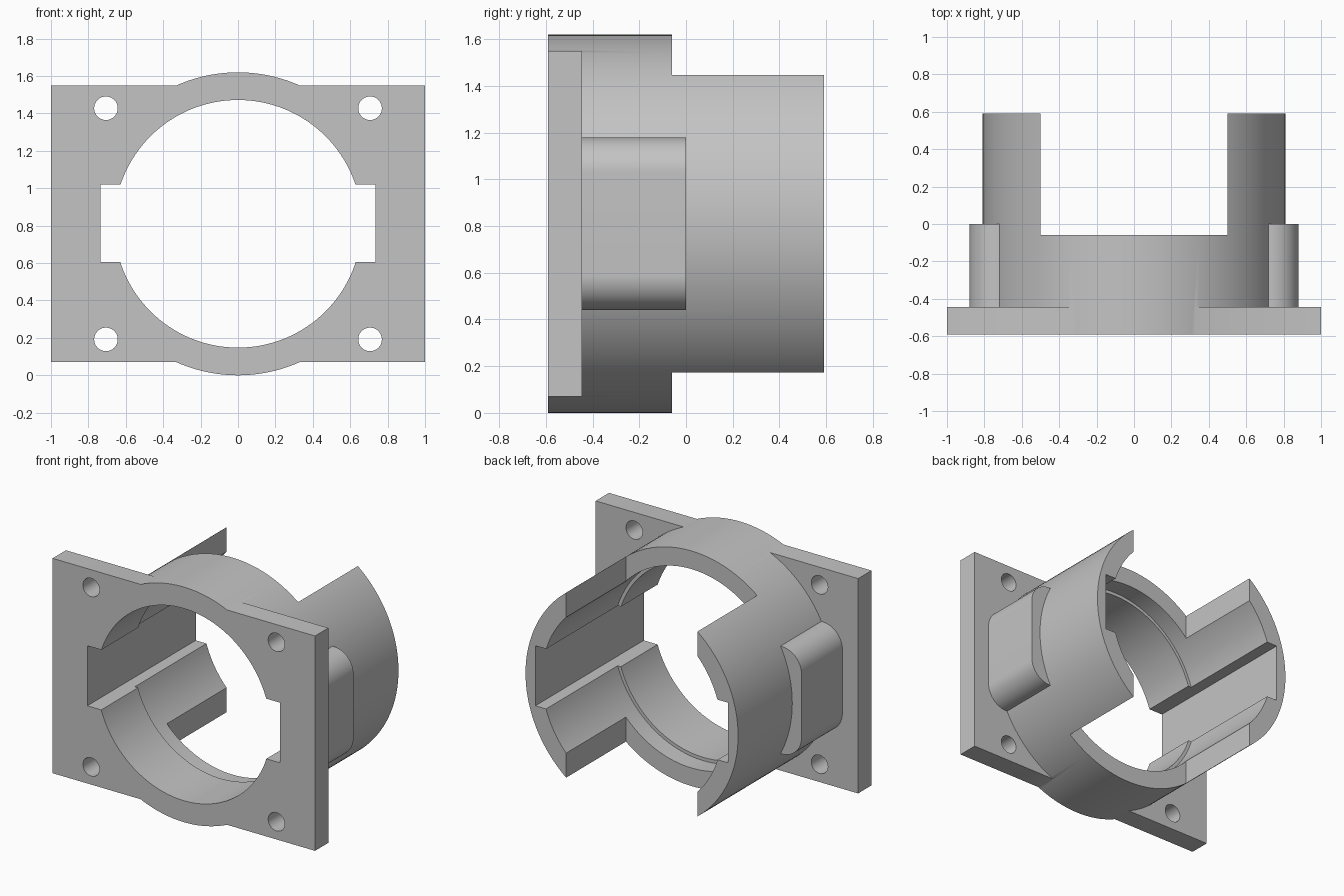
import bpy, bmesh, math

if "Cube" in bpy.data.objects:
    bpy.data.objects.remove(bpy.data.objects["Cube"], do_unlink=True)

MID = 0.81                       # height of the sleeve axis
FRONT, BACK = -0.59, 0.59

grey = bpy.data.materials.new("plain grey")
grey.use_nodes = True
colour = (0.55, 0.55, 0.55, 1)
grey.diffuse_color = colour
grey.node_tree.nodes["Principled BSDF"].inputs["Base Color"].default_value = colour


def arc(x, z, r, start, end, steps):
    return [(x + r * math.cos(math.radians(start + (end - start) * i / steps)),
             z + r * math.sin(math.radians(start + (end - start) * i / steps)))
            for i in range(steps + 1)]


def circle(x, z, r, sides=128):
    return arc(x, z, r, 0, 360, sides)[:-1]


def rect(x, z, half_w, half_h):
    return [(x - half_w, z - half_h), (x + half_w, z - half_h),
            (x + half_w, z + half_h), (x - half_w, z + half_h)]


def rounded_rect(half_w, half_h, r):
    pts = []
    for i, (sx, sz) in enumerate([(1, 1), (-1, 1), (-1, -1), (1, -1)]):
        pts += arc(sx * (half_w - r), MID + sz * (half_h - r), r, 90 * i, 90 * i + 90, 16)
    return pts


def prism(name, outline, y0, y1):
    """Extrude an x-z outline along y."""
    bm = bmesh.new()
    base = bm.faces.new([bm.verts.new((x, y0, z)) for x, z in outline])
    top = bmesh.ops.extrude_face_region(bm, geom=[base])["geom"]
    bmesh.ops.translate(bm, vec=(0, y1 - y0, 0),
                        verts=[v for v in top if isinstance(v, bmesh.types.BMVert)])
    bmesh.ops.recalc_face_normals(bm, faces=bm.faces)
    mesh = bpy.data.meshes.new(name)
    bm.to_mesh(mesh)
    bm.free()
    mesh.materials.append(grey)
    obj = bpy.data.objects.new(name, mesh)
    bpy.context.scene.collection.objects.link(obj)
    return obj


def combine(target, tool, operation):
    """Apply a boolean and discard the tool."""
    mod = target.modifiers.new(operation, 'BOOLEAN')
    mod.operation, mod.solver, mod.object = operation, 'EXACT', tool
    bpy.context.view_layer.update()
    graph = bpy.context.evaluated_depsgraph_get()
    result = bpy.data.meshes.new_from_object(target.evaluated_get(graph))
    target.modifiers.clear()
    target.data = result
    bpy.data.objects.remove(tool, do_unlink=True)


# Sleeve, with its rear cut away between the two side wings
body = prism("flanged_sleeve", circle(0, MID, 0.81), FRONT, BACK)
combine(body, prism("wing_gap", rect(0, MID, 0.5, 1), -0.06, 1), 'DIFFERENCE')

# Side bosses and mounting flange
combine(body, prism("side_bosses", rounded_rect(0.88, 0.37, 0.15), -0.5, 0), 'UNION')
combine(body, prism("flange", rect(0, MID, 1, 0.74), FRONT, -0.445), 'UNION')

# Stepped bore and the keyways on both sides
combine(body, prism("front_bore", circle(0, MID, 0.662), -1, 1), 'DIFFERENCE')
combine(body, prism("rear_bore", circle(0, MID, 0.685), -0.19, 1), 'DIFFERENCE')
combine(body, prism("keyways", rect(0, MID + 0.002, 0.735, 0.207), -1, 1), 'DIFFERENCE')

# Bolt holes
for sx in (-1, 1):
    for sz in (-1, 1):
        hole = prism("bolt_hole", circle(sx * 0.706, MID + sz * 0.618, 0.063, 48), -1, -0.3)
        combine(body, hole, 'DIFFERENCE')

# Smooth round walls, sharp edges
bpy.ops.object.select_all(action='DESELECT')
body.select_set(True)
bpy.context.view_layer.objects.active = body
bpy.ops.object.shade_smooth_by_angle(angle=math.radians(25))
